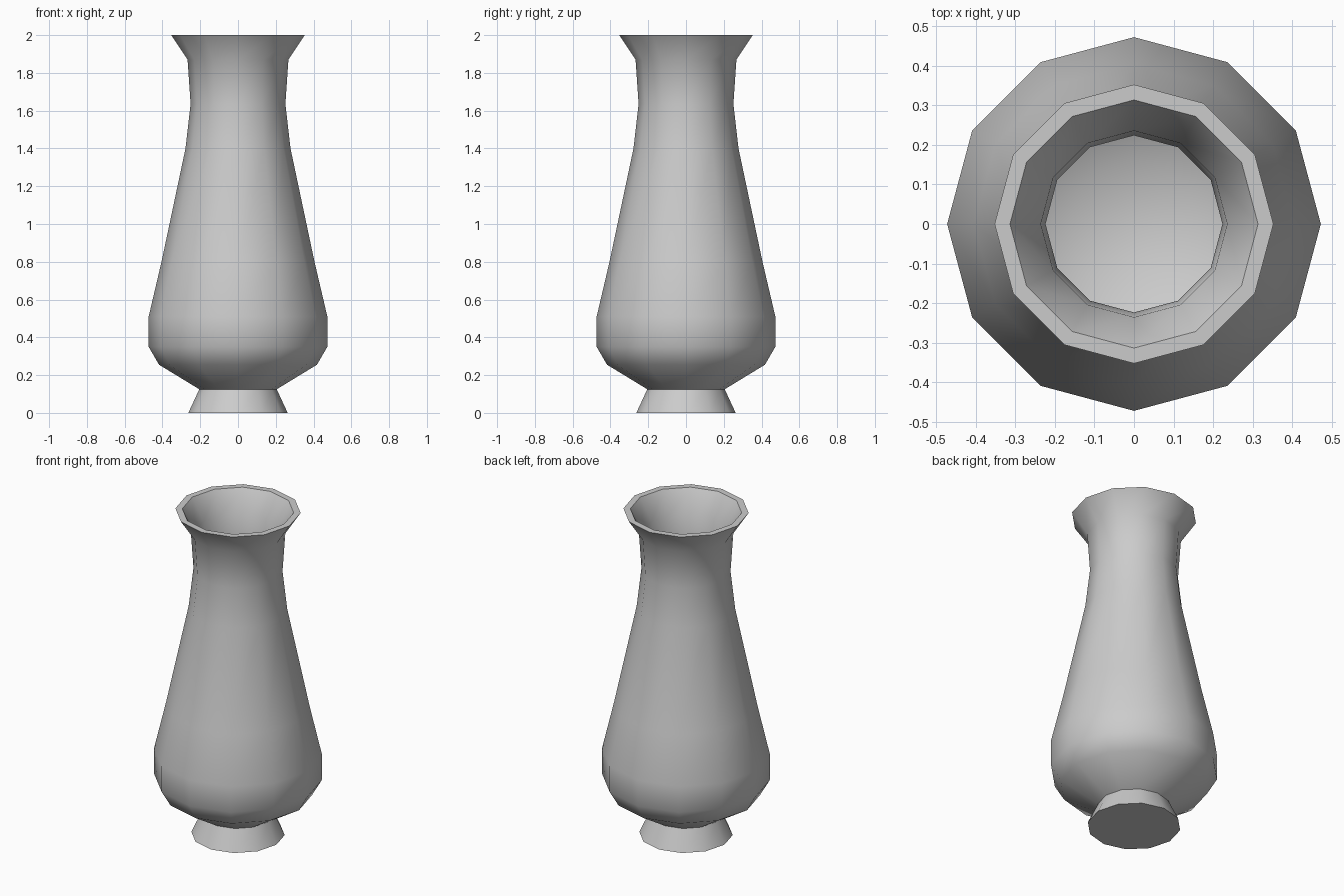
import bpy, bmesh
from math import sin, cos, radians, pi

if "Cube" in bpy.data.objects:
    bpy.data.objects.remove(bpy.data.objects["Cube"])

SIDES = 12

# Profile (radius, height): up the outside, over the rim, down the inside
profile = [
    (0.263, 0.0), (0.205, 0.125), (0.418, 0.255), (0.473, 0.35), (0.473, 0.51),
    (0.405, 0.80), (0.278, 1.40), (0.251, 1.635), (0.267, 1.87), (0.353, 2.0),
    (0.314, 2.0), (0.236, 1.87), (0.224, 1.635), (0.248, 1.40), (0.372, 0.80),
    (0.438, 0.51), (0.438, 0.36), (0.39, 0.28), (0.162, 0.14),
]

# Lathe the vase wall
bm = bmesh.new()
rings = [[bm.verts.new((r * cos(2 * pi * i / SIDES), r * sin(2 * pi * i / SIDES), z))
          for i in range(SIDES)] for r, z in profile]
for a, b in zip(rings, rings[1:]):
    for i in range(SIDES):
        j = (i + 1) % SIDES
        bm.faces.new((a[i], a[j], b[j], b[i]))

# Flat underside and inner floor
bm.faces.new(rings[0][::-1])
bm.faces.new(rings[-1])

mesh = bpy.data.meshes.new("vase")
bm.to_mesh(mesh)
bm.free()
vase = bpy.data.objects.new("vase", mesh)
bpy.context.collection.objects.link(vase)

# Smooth body with sharp foot, rim and floor edges
bpy.context.view_layer.objects.active = vase
vase.select_set(True)
bpy.ops.object.shade_smooth_by_angle(angle=radians(40))
